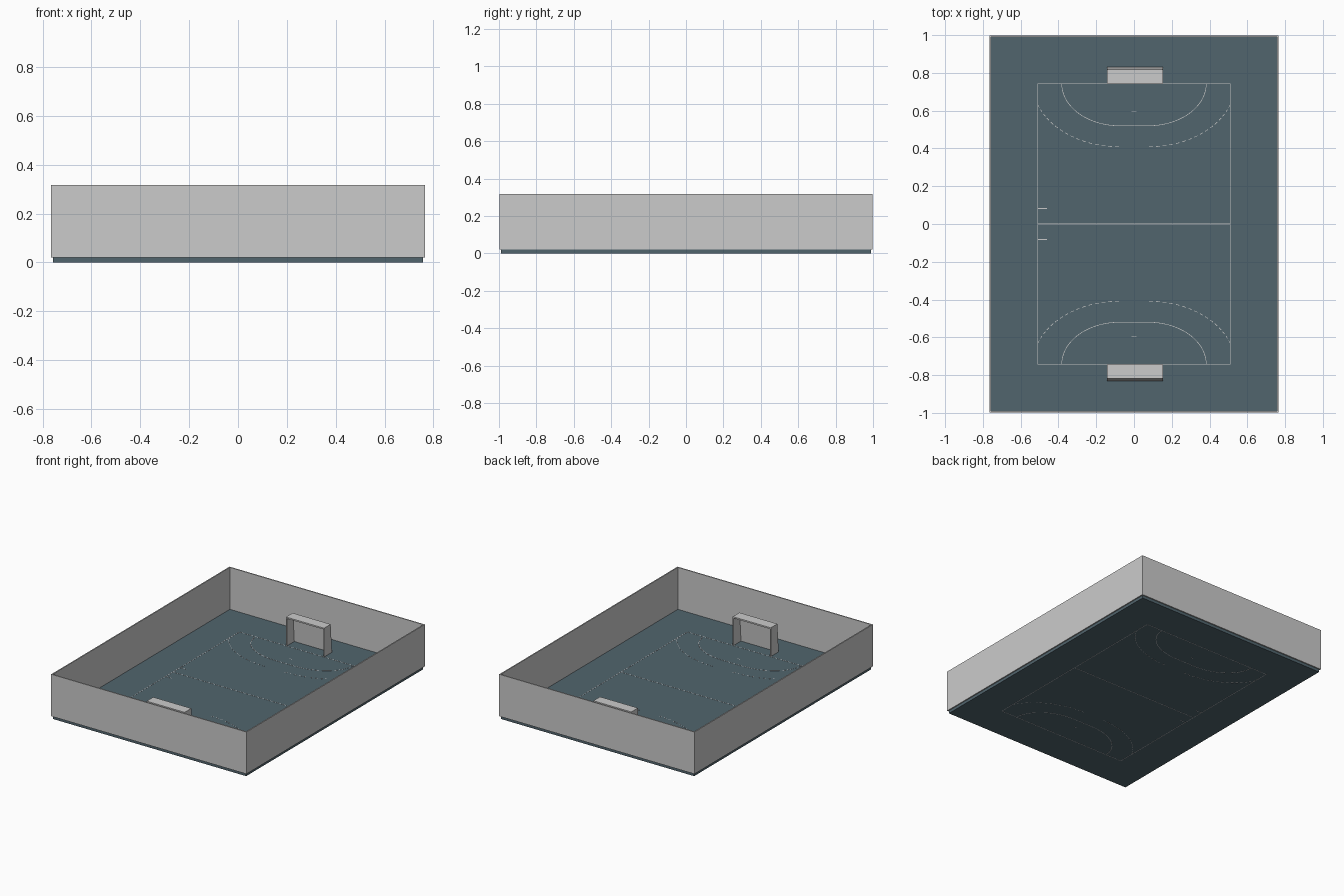
import bpy, bmesh, math
from mathutils import Vector

if "Cube" in bpy.data.objects:
    bpy.data.objects.remove(bpy.data.objects["Cube"])

FLOOR_Z, WALL_Z = 0.021, 0.318
FX, FY = 0.757, 0.990          # floor half size
CX, CY = 0.510, 0.743          # court half size
MX, MY = CX / 10, CY / 20      # one metre on the court, in x and y


def make(name, bm, mat=None):
    bmesh.ops.recalc_face_normals(bm, faces=bm.faces)
    me = bpy.data.meshes.new(name)
    bm.to_mesh(me)
    bm.free()
    ob = bpy.data.objects.new(name, me)
    bpy.context.collection.objects.link(ob)
    if mat:
        me.materials.append(mat)
    return ob


def prism(bm, pts, offset):
    """Extrude a flat polygon along an offset vector."""
    face = bm.faces.new([bm.verts.new(p) for p in pts])
    ext = bmesh.ops.extrude_face_region(bm, geom=[face], use_keep_orig=True)
    verts = [g for g in ext["geom"] if isinstance(g, bmesh.types.BMVert)]
    bmesh.ops.translate(bm, verts=verts, vec=offset)


def box(bm, x0, x1, y0, y1, z0, z1):
    prism(bm, [(x0, y0, z0), (x1, y0, z0), (x1, y1, z0), (x0, y1, z0)], (0, 0, z1 - z0))


def stripe(bm, pts, w=0.003):
    """Painted line that follows a path and runs through the floor slab."""
    pts = [Vector(p) for p in pts]
    left, right = [], []
    for i, p in enumerate(pts):
        d = (pts[min(i + 1, len(pts) - 1)] - pts[max(i - 1, 0)]).normalized()
        n = Vector((-d.y, d.x)) * w / 2
        left.append(p + n)
        right.append(p - n)
    outline = left + right[::-1]
    z0, z1 = 0.0, FLOOR_Z + 0.0008
    rows = [[bm.verts.new((p.x, p.y, z)) for p in outline] for z in (z0, z1)]
    n, m = len(outline), len(pts)
    for i in range(n):
        j = (i + 1) % n
        bm.faces.new((rows[0][i], rows[0][j], rows[1][j], rows[1][i]))
    for r in rows:
        for i in range(m - 1):
            bm.faces.new((r[i], r[i + 1], r[n - 2 - i], r[n - 1 - i]))


def arc_point(radius, deg, sx, sy):
    """Point on a quarter arc around a goal post."""
    a = math.radians(deg)
    return (sx * MX * (1.5 + radius * math.cos(a)), sy * (CY - MY * radius * math.sin(a)))


# floor slab
floor_mat = bpy.data.materials.new("floor_paint")
floor_mat.diffuse_color = (0.083, 0.13, 0.155, 1)
floor_mat.use_nodes = True
floor_mat.node_tree.nodes["Principled BSDF"].inputs["Base Color"].default_value = floor_mat.diffuse_color
bm = bmesh.new()
box(bm, -FX, FX, -FY, FY, 0.0005, FLOOR_Z)
make("floor", bm, floor_mat)

# surrounding walls
T = 0.008
bm = bmesh.new()
for s in (-1, 1):
    box(bm, *sorted((s * FX, s * (FX + T))), -FY - T, FY + T, FLOOR_Z, WALL_Z)
    box(bm, -FX, FX, *sorted((s * FY, s * (FY + T))), FLOOR_Z, WALL_Z)
make("walls", bm)

# court markings
bm = bmesh.new()
for s in (-1, 1):
    stripe(bm, [(s * CX, -CY), (s * CX, CY)])
    stripe(bm, [(-CX, s * CY), (CX, s * CY)])
    stripe(bm, [(-CX, s * 0.082), (-CX + 0.05, s * 0.082)])        # substitution marks
    stripe(bm, [(-0.013, s * (CY - 4 * MY)), (0.013, s * (CY - 4 * MY))])  # keeper marks
    # goal area line
    right = [arc_point(6, a, 1, s) for a in range(0, 91, 5)]
    left = [arc_point(6, a, -1, s) for a in range(90, -1, -5)]
    stripe(bm, right + left)
    # dashed free throw line
    for sx in (-1, 1):
        for k in range(16):
            a = 19.5 + k * 4.5
            stripe(bm, [arc_point(9, a + d, sx, s) for d in (0, 1.3, 2.6)])
stripe(bm, [(-CX, 0), (CX, 0)])
make("court_lines", bm)

# goals: side panels, roof and sloping back
GX0, GX1, GH = -0.144, 0.154, 0.225
DT, DB, P = 0.074, 0.088, 0.006
for s, name in ((1, "goal_back"), (-1, "goal_front")):
    bm = bmesh.new()

    def yz(x, d, z):
        return (x, s * (CY + d), z)

    side = [(0, FLOOR_Z), (DB, FLOOR_Z), (DT, GH), (0, GH)]
    for x in (GX0, GX1 - P):
        prism(bm, [yz(x, d, z) for d, z in side], (P, 0, 0))
    inner = GX1 - GX0 - 2 * P
    roof = [(0, GH - 0.01), (DT, GH - 0.01), (DT, GH), (0, GH)]
    back = [(DB - 0.004, FLOOR_Z), (DB, FLOOR_Z), (DT, GH - 0.01), (DT - 0.004, GH - 0.01)]
    for prof in (roof, back):
        prism(bm, [yz(GX0 + P, d, z) for d, z in prof], (inner, 0, 0))
    make(name, bm)
